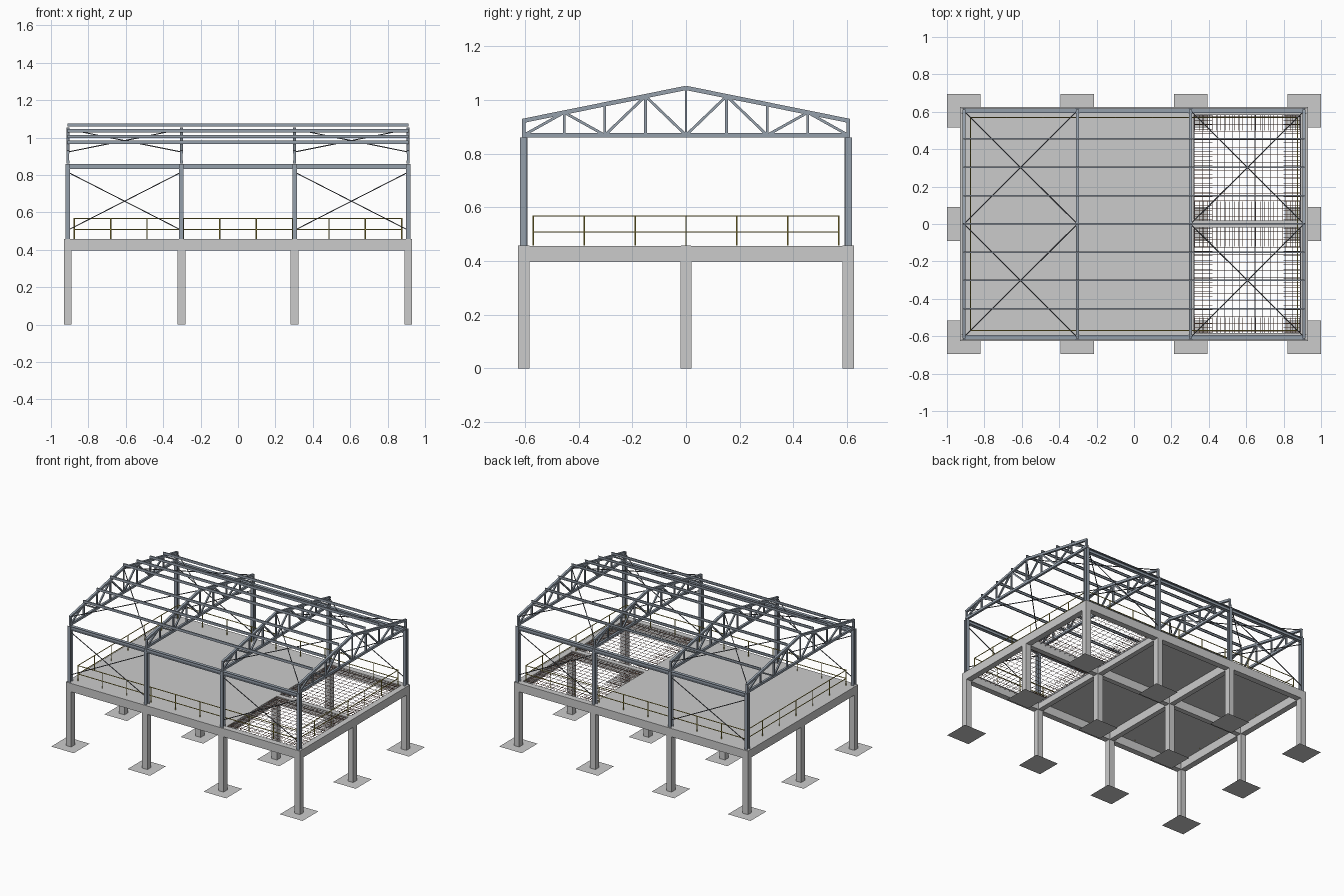
import bpy, bmesh, math
from mathutils import Vector

if "Cube" in bpy.data.objects:
    bpy.data.objects.remove(bpy.data.objects["Cube"])

XS = [-0.91, -0.303, 0.303, 0.91]
YS = [-0.605, 0.0, 0.605]
DECK = 0.457
X, Y, Z = Vector((1, 0, 0)), Vector((0, 1, 0)), Vector((0, 0, 1))


def material(name, rgb):
    m = bpy.data.materials.new(name)
    m.diffuse_color = (*rgb, 1)
    m.use_nodes = True
    m.node_tree.nodes["Principled BSDF"].inputs["Base Color"].default_value = m.diffuse_color
    return m


STEEL = material("steel_paint", (0.30, 0.35, 0.41))
DARK = material("brace_steel", (0.12, 0.13, 0.15))
YELLOW = material("rail_yellow", (0.55, 0.45, 0.08))
RUST = material("rebar_top", (0.36, 0.17, 0.11))
BLUE = material("rebar_bottom", (0.25, 0.28, 0.40))


def rect(w, h):
    return [(-w/2, -h/2), (w/2, -h/2), (w/2, h/2), (-w/2, h/2)]


def ngon(r, n=6):
    return [(r*math.cos(2*math.pi*i/n), r*math.sin(2*math.pi*i/n)) for i in range(n)]


def i_section(w, h, tf=0.003, tw=0.003):
    a, b, c, d = w/2, h/2, tw/2, h/2 - tf
    return [(-a, -b), (a, -b), (a, -d), (c, -d), (c, d), (a, d),
            (a, b), (-a, b), (-a, d), (-c, d), (-c, -d), (-a, -d)]


def member(bm, p, q, prof, hint=Z, closed=True):
    """Sweep a profile from p to q; profile's second axis follows hint."""
    p, q = Vector(p), Vector(q)
    d = (q - p).normalized()
    u = hint.cross(d).normalized()
    v = d.cross(u)
    a = [bm.verts.new(p + u*s + v*t) for s, t in prof]
    b = [bm.verts.new(q + u*s + v*t) for s, t in prof]
    n = len(prof)
    for i in range(n if closed else n - 1):
        j = (i + 1) % n
        bm.faces.new((a[i], a[j], b[j], b[i]))
    if closed:
        bm.faces.new(a[::-1])
        bm.faces.new(b)


def plane(bm, x0, x1, y0, y1, z):
    bm.faces.new([bm.verts.new(c) for c in
                  ((x0, y0, z), (x1, y0, z), (x1, y1, z), (x0, y1, z))])


def finish(bm, name, mat=None):
    me = bpy.data.meshes.new(name)
    bm.to_mesh(me)
    bm.free()
    ob = bpy.data.objects.new(name, me)
    bpy.context.collection.objects.link(ob)
    if mat:
        me.materials.append(mat)
    return ob


# Footing pads and concrete columns
pads, cols = bmesh.new(), bmesh.new()
for x in XS:
    for y in YS:
        plane(pads, x - 0.09, x + 0.09, y - 0.09, y + 0.09, 0)
        member(cols, (x, y, 0), (x, y, 0.40), rect(0.042, 0.042), Y)
finish(pads, "footing_pads")
finish(cols, "concrete_columns")

# Concrete floor beams
bm = bmesh.new()
for y in YS:
    w = 0.042 if y else 0.036
    member(bm, (-0.931, y, 0.427), (0.931, y, 0.427), rect(w, 0.06))
for x in XS:
    w = 0.042 if abs(x) > 0.5 else 0.036
    member(bm, (x, -0.626, 0.427), (x, 0.626, 0.427), rect(w, 0.0596))
finish(bm, "concrete_beams")

# Floor slab over two bays
bm = bmesh.new()
plane(bm, -0.93, 0.315, -0.625, 0.625, DECK + 0.001)
finish(bm, "floor_slab")

# Exposed reinforcement in the unpoured bay
low, top = bmesh.new(), bmesh.new()
bar = ngon(0.0014, 4)
nx, ny = 15, 29
for i in range(nx):
    x = 0.303 + 0.607*(i + 0.5)/nx
    member(low, (x, -0.6, 0.440), (x, 0.6, 0.440), bar)
for i in range(ny):
    y = -0.595 + 1.19*(i + 0.5)/ny
    member(top, (0.31, y, 0.443), (0.905, y, 0.443), bar)
finish(low, "rebar_lower_mesh", BLUE)
# Extra bars over the supports
for i in range(25):
    x = 0.325 + 0.56*i/24
    for a, b in ((-0.6, -0.5), (-0.12, 0.12), (0.5, 0.6)):
        member(top, (x, a, 0.4535), (x, b, 0.4535), bar)
for i in range(49):
    y = -0.58 + 1.16*i/48
    for a, b in ((0.31, 0.42), (0.80, 0.90)):
        member(top, (a, y, 0.451), (b, y, 0.451), bar)
finish(top, "rebar_upper_bars", RUST)

# Steel columns and eave beams
cols, eaves = bmesh.new(), bmesh.new()
for y in (YS[0], YS[2]):
    for x in XS:
        member(cols, (x, y, DECK), (x, y, 0.86), i_section(0.025, 0.029), Y)
    member(eaves, (XS[0], y, 0.846), (XS[-1], y, 0.846), i_section(0.024, 0.028))
finish(cols, "steel_columns", STEEL)
finish(eaves, "eave_beams", STEEL)

# Roof trusses
SLOPE = (1.045 - 0.923)/0.605
BOT = 0.869


def roof_z(y):
    return 1.045 - SLOPE*abs(y)


panel = 0.605/4
for k, x in enumerate(XS):
    bm = bmesh.new()
    chord, web = rect(0.016, 0.016), rect(0.010, 0.010)
    member(bm, (x, -0.612, BOT), (x, 0.612, BOT), rect(0.0158, 0.0158), X)
    member(bm, (x, 0, BOT), (x, 0, roof_z(0)), rect(0.008, 0.008), X)
    for s in (-1, 1):
        member(bm, (x, s*0.61, roof_z(0.61)), (x, 0, roof_z(0)), chord, X)
        for i in range(1, 5):
            y = s*panel*i
            w = rect(0.013, 0.013) if i == 4 else web
            member(bm, (x, y, BOT), (x, y, roof_z(y)), w, X)
        for i in range(4):
            ya, yb = s*panel*i, s*panel*(i + 1)
            za, zb = (BOT, roof_z(yb)) if i % 2 == 0 else (roof_z(ya), BOT)
            member(bm, (x, ya, za), (x, yb, zb), web, X)
    finish(bm, f"roof_truss_{k + 1}", STEEL)

# Thin channel purlins on the top chords
bm = bmesh.new()
channel = [(0.005, -0.009), (-0.003, -0.009), (-0.003, 0.009), (0.005, 0.009)]
for i in range(-3, 4):
    y = panel*i
    z = roof_z(y) + 0.022
    member(bm, (-0.912, y, z), (0.912, y, z), channel, Z, closed=False)
finish(bm, "purlins", STEEL)

# Cross bracing in the end bays: walls and roof
wall, roof = bmesh.new(), bmesh.new()
rod = ngon(0.003)
for a, b in ((XS[0], XS[1]), (XS[2], XS[3])):
    for s in (-1, 1):
        y = 0.605*s
        for z0, z1 in ((0.505, 0.815), (0.815, 0.505)):
            member(wall, (a, y, z0), (b, y, z1), rod)
        for y0, y1 in ((y, 0), (0, y)):
            member(roof, (a, y0, roof_z(y0)), (b, y1, roof_z(y1)), rod)
finish(wall, "wall_bracing", DARK)
finish(roof, "roof_bracing", DARK)

# Guard rails around the deck
bm = bmesh.new()
rx, ry = 0.875, 0.57
post, rail = ngon(0.0032), ngon(0.0028)
for s in (-1, 1):
    for z in (0.508, 0.568):
        member(bm, (-rx, s*ry, z), (rx, s*ry, z), rail)
        member(bm, (s*rx, -ry, z), (s*rx, ry, z), rail)
    for i in range(10):
        x = -rx + 2*rx*i/9
        member(bm, (x, s*ry, DECK), (x, s*ry, 0.57), post, Y)
    for i in range(1, 6):
        y = -ry + 2*ry*i/6
        member(bm, (s*rx, y, DECK), (s*rx, y, 0.57), post, Y)
finish(bm, "guard_rails", YELLOW)
